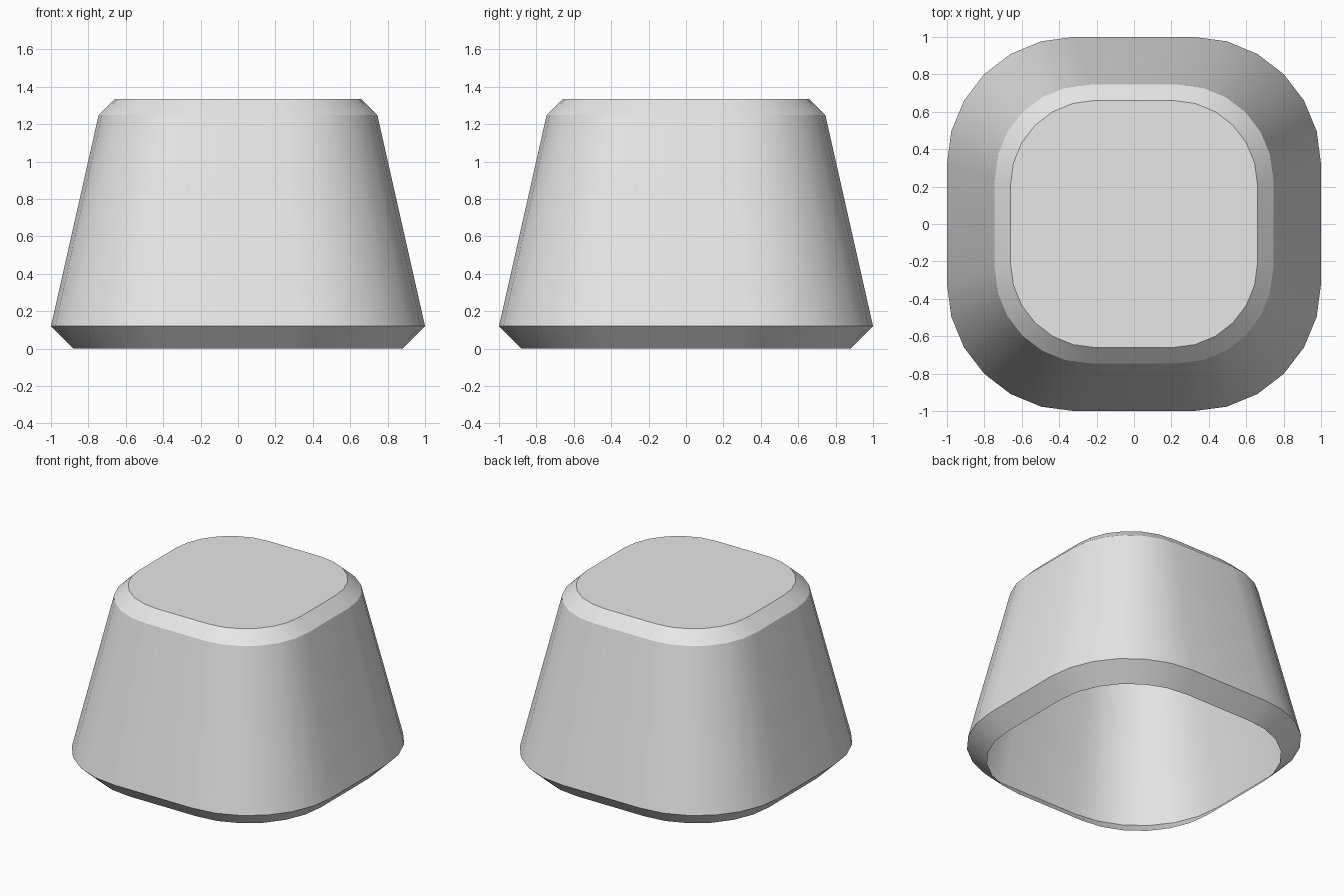
import bpy, bmesh, math

cube = bpy.data.objects.get("Cube")
if cube:
    bpy.data.objects.remove(cube, do_unlink=True)

grey = bpy.data.materials.new("light grey")
grey.use_nodes = True
colour = (0.8, 0.8, 0.8, 1)
grey.diffuse_color = colour
grey.node_tree.nodes["Principled BSDF"].inputs["Base Color"].default_value = colour

CORNER = 0.68   # corner radius relative to the half width
STEPS = 6       # segments per corner
LEVELS = [(0.88, 0), (1, 0.12), (0.745, 1.25), (0.66, 1.335)]  # half width, height


def rounded_square(half):
    """Outline of a square with round corners, counter-clockwise."""
    points = []
    for quarter in range(4):
        middle = math.radians(45 + 90 * quarter)
        cx = math.copysign(1 - CORNER, math.cos(middle))
        cy = math.copysign(1 - CORNER, math.sin(middle))
        for i in range(STEPS + 1):
            a = math.pi / 2 * (quarter + i / STEPS)
            points.append((half * (cx + CORNER * math.cos(a)),
                           half * (cy + CORNER * math.sin(a))))
    return points


# Tapered shell, open underneath, with chamfered rim and top
bm = bmesh.new()
rings = [[bm.verts.new((x, y, z)) for x, y in rounded_square(half)]
         for half, z in LEVELS]
for low, high in zip(rings, rings[1:]):
    for i in range(len(low)):
        j = (i + 1) % len(low)
        bm.faces.new((low[i], low[j], high[j], high[i]))

# Flat top
bm.faces.new(rings[-1])

mesh = bpy.data.meshes.new("tapered_cap")
bm.to_mesh(mesh)
bm.free()
mesh.materials.append(grey)
cap = bpy.data.objects.new("tapered_cap", mesh)
bpy.context.collection.objects.link(cap)

bpy.ops.object.select_all(action="DESELECT")
cap.select_set(True)
bpy.context.view_layer.objects.active = cap
bpy.ops.object.shade_smooth_by_angle(angle=math.radians(25))
